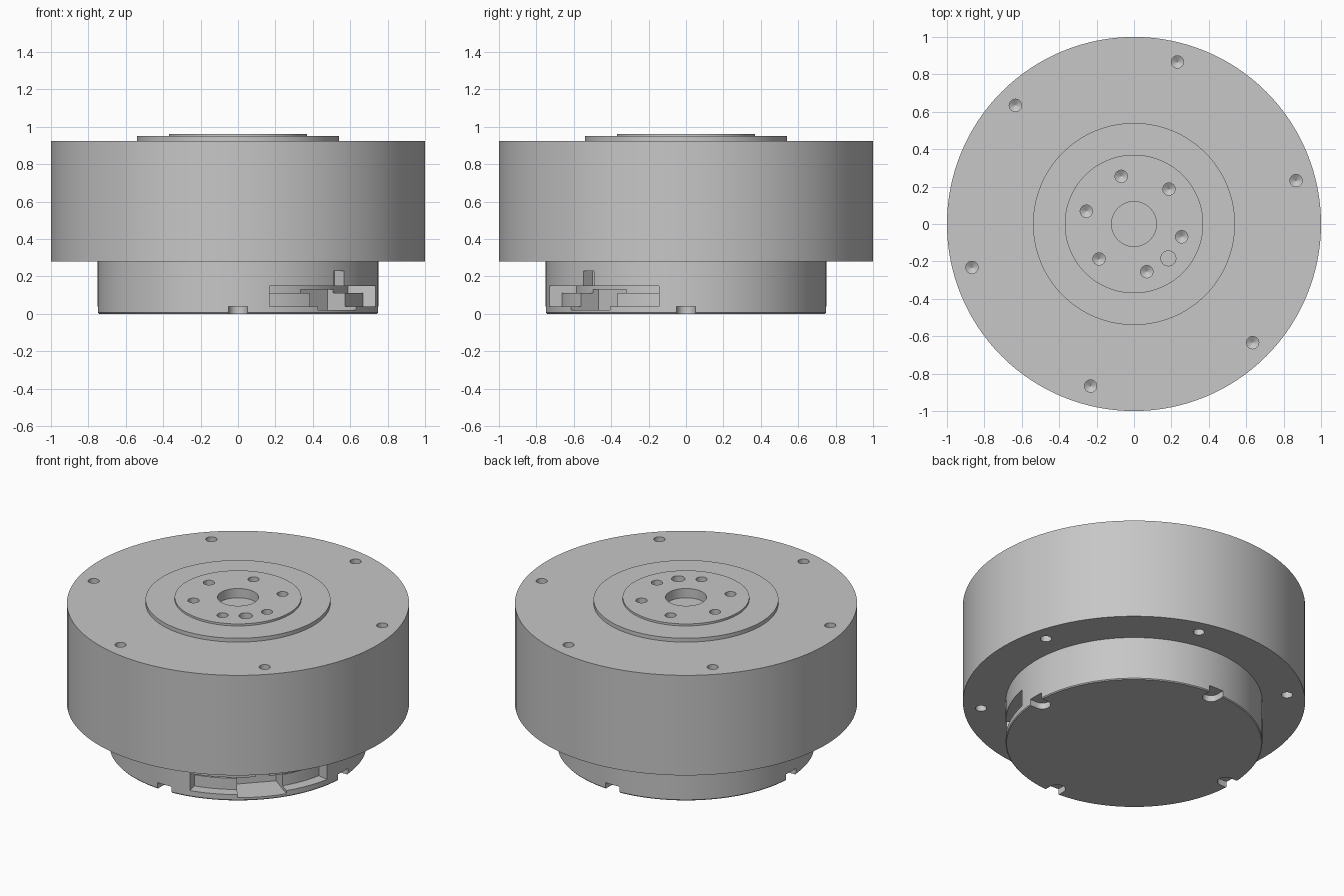
import bpy, bmesh
from math import cos, sin, radians, pi

cube = bpy.data.objects.get("Cube")
if cube:
    bpy.data.objects.remove(cube)

SEGMENTS = 128

metal = bpy.data.materials.new("grey metal")
metal.use_nodes = True
colour = (0.57, 0.57, 0.57, 1)
metal.diffuse_color = colour
metal.node_tree.nodes["Principled BSDF"].inputs["Base Color"].default_value = colour


def make_object(name, bm):
    bmesh.ops.recalc_face_normals(bm, faces=bm.faces)
    mesh = bpy.data.meshes.new(name)
    bm.to_mesh(mesh)
    bm.free()
    mesh.materials.append(metal)
    obj = bpy.data.objects.new(name, mesh)
    bpy.context.collection.objects.link(obj)
    return obj


def lathe(name, profile, x=0, y=0, segments=SEGMENTS):
    """Closed solid of revolution from (radius, height) rings, capped at both ends."""
    bm = bmesh.new()
    rings = []
    for r, z in profile:
        rings.append([bm.verts.new((x + r * cos(2 * pi * i / segments),
                                    y + r * sin(2 * pi * i / segments), z))
                      for i in range(segments)])
    for low, high in zip(rings, rings[1:]):
        for i in range(segments):
            j = (i + 1) % segments
            bm.faces.new((low[i], low[j], high[j], high[i]))
    bm.faces.new(rings[0])
    bm.faces.new(rings[-1])
    return make_object(name, bm)


def prism(name, outline, z0, z1):
    """Extrude a plan outline from z0 to z1."""
    bm = bmesh.new()
    face = bm.faces.new([bm.verts.new((x, y, z0)) for x, y in outline])
    out = bmesh.ops.extrude_face_region(bm, geom=[face])
    verts = [v for v in out["geom"] if isinstance(v, bmesh.types.BMVert)]
    bmesh.ops.translate(bm, verts=verts, vec=(0, 0, z1 - z0))
    return make_object(name, bm)


def polar(r, degrees):
    return r * cos(radians(degrees)), r * sin(radians(degrees))


def turned(points, degrees):
    """Rotate plan points, given as (outward, sideways), about the axis."""
    c, s = cos(radians(degrees)), sin(radians(degrees))
    return [(u * c - v * s, u * s + v * c) for u, v in points]


def sector(r0, r1, middle, half, steps=24):
    angles = [middle - half + 2 * half * i / steps for i in range(steps + 1)]
    return [polar(r0, a) for a in angles] + [polar(r1, a) for a in reversed(angles)]


def cut(target, cutter):
    cutter.hide_render = True
    mod = target.modifiers.new("cut", 'BOOLEAN')
    mod.operation = 'DIFFERENCE'
    mod.solver = 'EXACT'
    mod.object = cutter
    bpy.context.view_layer.objects.active = target
    bpy.ops.object.modifier_apply(modifier=mod.name)
    bpy.data.objects.remove(cutter)


def drill(target, r, surface, depth, x=0, y=0, tip=0, segments=24):
    """Blind hole; negative depth drills upward, tip adds a conical end."""
    way = 1 if depth > 0 else -1
    profile = [(r, surface + way * 0.02), (r, surface - depth)]
    if tip:
        profile.append((r * 0.03, surface - depth - way * tip))
    cut(target, lathe("drill", profile, x, y, segments))


# Housing with the stepped output hub on top
housing = lathe("housing", [(1, 0.28), (1, 0.925), (0.54, 0.925), (0.54, 0.95),
                            (0.37, 0.95), (0.37, 0.963)])

# Centre bore and dowel hole in the hub
drill(housing, 0.12, 0.963, 0.06, segments=64)
drill(housing, 0.04, 0.963, 0.06, *polar(0.26, -45))

# Bolt circles on the hub, the top face and the underside
for k in range(6):
    drill(housing, 0.033, 0.963, 0.09, *polar(0.264, 45 + 60 * k), tip=0.02)
    x, y = polar(0.897, 15 + 60 * k)
    drill(housing, 0.033, 0.925, 0.12, x, y, tip=0.02)
    drill(housing, 0.033, 0.28, -0.12, x, y, tip=0.02)

# Mounting base with a small bottom chamfer
base = lathe("mounting_base", [(0.745, 0), (0.75, 0.006), (0.75, 0.28)])

# Four round-ended notches in the bottom rim
arc = [(0.70 + 0.05 * cos(radians(a)), 0.05 * sin(radians(a))) for a in range(90, 271, 15)]
for k in range(4):
    outline = turned(arc + [(0.85, -0.05), (0.85, 0.05)], 90 * k)
    cut(base, prism("notch_cutter", outline, -0.02, 0.04))

# Connector window at the front left corner, with a recessed ledge
CORNER = -44
cut(base, prism("window_cutter", sector(0.60, 0.85, CORNER, 33), 0.112, 0.15))
cut(base, prism("window_cutter", sector(0.68, 0.85, CORNER, 33), 0.04, 0.118))

# Cable channel through the middle of the window and the key slot above it
channel = turned([(0.55, -0.12), (0.85, -0.16), (0.85, 0.16), (0.55, 0.12)], CORNER)
cut(base, prism("channel_cutter", channel, 0.02, 0.13))
key = turned([(0.68, -0.04), (0.85, -0.04), (0.85, 0.04), (0.68, 0.04)], CORNER)
cut(base, prism("key_cutter", key, 0.10, 0.228))

# Smooth round walls, keep machined edges crisp
for obj in (housing, base):
    bpy.ops.object.select_all(action='DESELECT')
    obj.select_set(True)
    bpy.context.view_layer.objects.active = obj
    bpy.ops.object.shade_smooth_by_angle(angle=radians(30))
